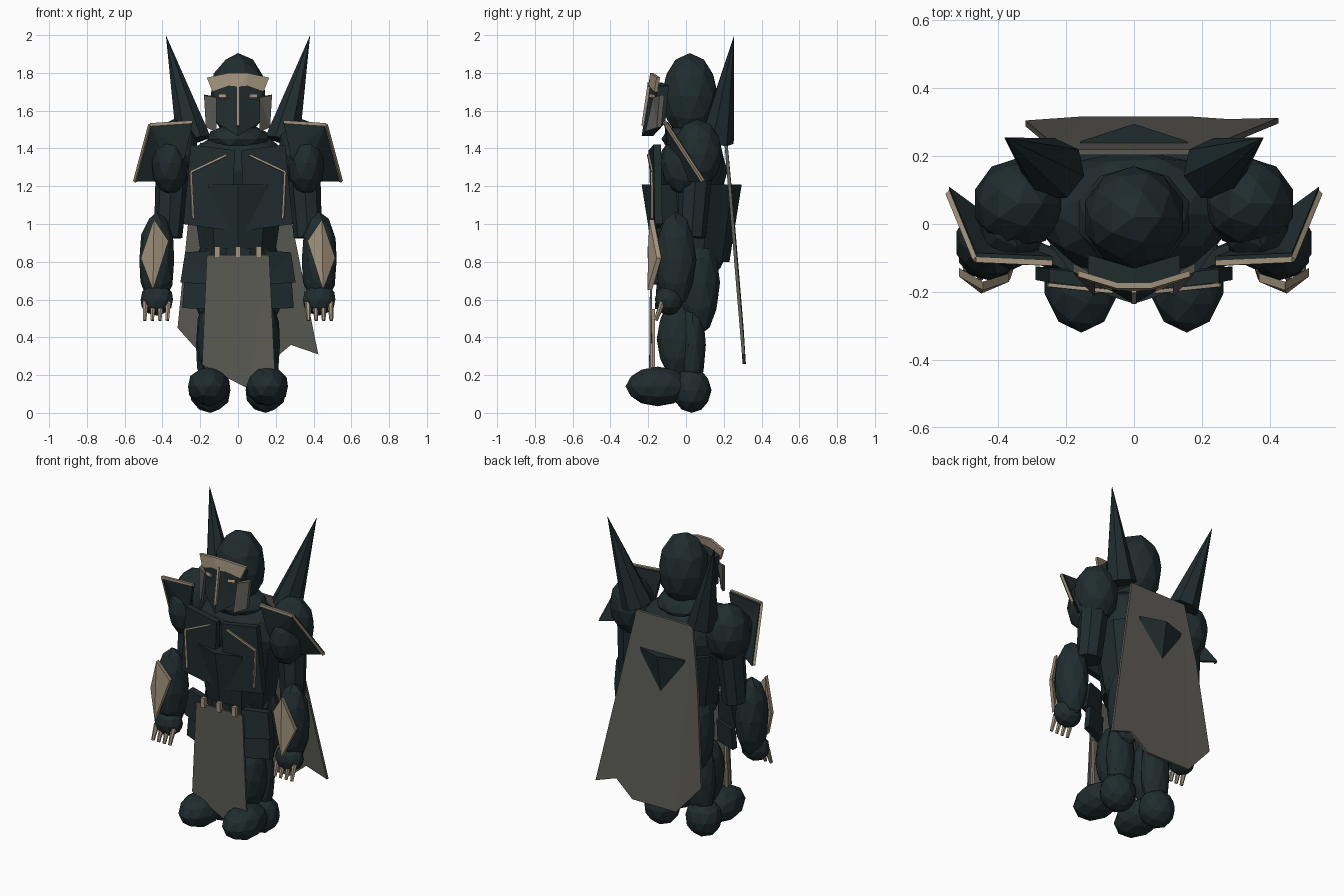
import bpy, bmesh, math
from mathutils import Vector, Matrix


def material(name, rgb):
    m = bpy.data.materials.new(name)
    m.diffuse_color = (*rgb, 1)
    return m


DARK = material("dark_teal_steel", (0.0145, 0.0255, 0.0275))
CLOTH = material("grey_cloth", (0.105, 0.103, 0.090))
TAN = material("pale_bronze", (0.36, 0.29, 0.20))


def finish(name, bm, mat):
    bmesh.ops.recalc_face_normals(bm, faces=bm.faces)
    me = bpy.data.meshes.new(name)
    bm.to_mesh(me)
    bm.free()
    me.materials.append(mat)
    ob = bpy.data.objects.new(name, me)
    bpy.context.collection.objects.link(ob)
    return ob


def ball(name, c, r, mat=DARK):
    """Faceted ellipsoid."""
    bm = bmesh.new()
    bmesh.ops.create_icosphere(bm, subdivisions=2, radius=1)
    bmesh.ops.transform(bm, matrix=Matrix.Translation(c) @ Matrix.Diagonal((*r, 1)), verts=bm.verts)
    return finish(name, bm, mat)


def rod(name, a, b, r1, r2, mat, sides=4, turn=math.pi / 4):
    """Tapered bar from a to b."""
    a, b = Vector(a), Vector(b)
    d = b - a
    bm = bmesh.new()
    bmesh.ops.create_cone(bm, cap_ends=True, segments=sides, radius1=r1, radius2=r2, depth=d.length)
    rot = Vector((0, 0, 1)).rotation_difference(d).to_matrix().to_4x4()
    bmesh.ops.transform(bm, matrix=Matrix.Translation((a + b) / 2) @ rot @ Matrix.Rotation(turn, 4, 'Z'),
                        verts=bm.verts)
    return finish(name, bm, mat)


def slab(name, pts, off, mat):
    """Plate with the outline pts, thickened along off."""
    bm = bmesh.new()
    front = [bm.verts.new(p) for p in pts]
    back = [bm.verts.new(Vector(p) + Vector(off)) for p in pts]
    bm.faces.new(front)
    bm.faces.new(back[::-1])
    n = len(pts)
    for i in range(n):
        j = (i + 1) % n
        bm.faces.new((front[j], front[i], back[i], back[j]))
    bmesh.ops.triangulate(bm, faces=[f for f in bm.faces if len(f.verts) > 3])
    return finish(name, bm, mat)


# Head, neck and torso
ball("helmet", (0, 0.02, 1.675), (0.152, 0.15, 0.23))
ball("neck_collar", (0, 0.02, 1.45), (0.17, 0.15, 0.08))
ball("chest", (0, 0.03, 1.28), (0.29, 0.19, 0.22))
rod("abdomen", (0, 0.03, 0.80), (0, 0.03, 1.21), 0.20, 0.265, DARK, 10, 0)
ball("hips", (0, 0.04, 0.83), (0.22, 0.17, 0.13))

# Brow and nose ridge
slab("brow_center", [(-0.05, -0.19, 1.80), (0.05, -0.19, 1.80), (0.05, -0.195, 1.73),
                     (0, -0.20, 1.725), (-0.05, -0.195, 1.73)], (0, 0.018, 0), TAN)
rod("nose_ridge", (0, -0.195, 1.75), (0, -0.228, 1.52), 0.011, 0.011, TAN)

# Cape and front cloth
slab("cape", [(-0.20, 0.203, 1.43), (0.20, 0.203, 1.43), (0.425, 0.296, 0.31), (0.28, 0.292, 0.36),
              (0.16, 0.30, 0.26), (-0.15, 0.30, 0.26), (-0.32, 0.288, 0.45), (-0.26, 0.238, 1.05)],
     (0, 0.017, 0), CLOTH)
slab("front_cloth", [(-0.165, -0.19, 0.835), (0.165, -0.19, 0.835), (0.195, -0.195, 0.22),
                     (0.05, -0.195, 0.13), (-0.19, -0.195, 0.255)], (0, 0.012, 0), CLOTH)
rod("belt", (0, 0.02, 0.81), (0, 0.02, 0.87), 0.205, 0.205, DARK, 10, math.pi / 2)
for x in (-0.11, 0, 0.11):
    rod("belt_tab", (x, -0.19, 0.82), (x, -0.19, 0.88), 0.021, 0.019, TAN)

for s, side in ((-1, "left"), (1, "right")):
    def P(*pts):
        return [(s * x, y, z) for x, y, z in pts]

    def V(x, y, z):
        return (s * x, y, z)

    # Face guard
    slab(side + "_visor", P((0, -0.19, 1.75), (0.135, -0.15, 1.73), (0.112, -0.17, 1.535), (0, -0.235, 1.465)),
         (0, 0.06, 0), DARK)
    slab(side + "_brow", P((0.05, -0.19, 1.80), (0.165, -0.155, 1.775), (0.135, -0.17, 1.70),
                           (0.05, -0.195, 1.73)), (0, 0.018, 0), TAN)
    rod(side + "_eye", V(0.06, -0.187, 1.675), V(0.10, -0.171, 1.675), 0.013, 0.013, TAN)
    slab(side + "_cheek_plate", P((0.115, -0.175, 1.67), (0.18, -0.14, 1.68), (0.17, -0.155, 1.51),
                                  (0.115, -0.215, 1.49)), (0, 0.025, 0.005), CLOTH)
    # Back horns
    rod(side + "_horn", V(0.235, 0.16, 1.44), V(0.382, 0.255, 2.0), 0.094, 0.0, DARK, 7, 0)
    # Breast plates with thin trim
    slab(side + "_breast_plate", P((0.015, -0.198, 1.39), (0.25, -0.172, 1.42), (0.29, -0.165, 1.00),
                                   (0.04, -0.183, 0.965)), (0, 0.04, 0), DARK)
    rod(side + "_breast_trim_top", V(0.06, -0.20, 1.365), V(0.25, -0.18, 1.275), 0.008, 0.008, TAN)
    rod(side + "_breast_trim_side", V(0.25, -0.18, 1.275), V(0.238, -0.178, 1.03), 0.008, 0.008, TAN)
    # Shoulder with bent guard plate
    ball(side + "_shoulder", V(0.34, 0.06, 1.37), (0.135, 0.135, 0.185))
    ball(side + "_shoulder_front", V(0.36, -0.0, 1.32), (0.10, 0.135, 0.17))
    a, b, c = (0.24, -0.115, 1.54), (0.465, -0.105, 1.525), (0.545, 0.09, 1.225)
    d, e = (0.34, -0.06, 1.225), (0.28, -0.10, 1.36)
    slab(side + "_shoulder_plate", P(a, b, c, d, e), (0, 0.02, 0), DARK)
    rod(side + "_shoulder_trim_top", V(*a), V(*b), 0.012, 0.012, TAN)
    rod(side + "_shoulder_trim_side", V(*b), V(*c), 0.011, 0.011, TAN)
    # Arm, hand and claws
    rod(side + "_upper_arm", V(0.37, 0.03, 0.93), V(0.345, 0.055, 1.32), 0.075, 0.09, DARK, 8)
    ball(side + "_forearm", V(0.43, -0.055, 0.81), (0.097, 0.11, 0.255))
    ball(side + "_hand", V(0.43, -0.09, 0.60), (0.09, 0.075, 0.085))
    # Folded diamond plate on the forearm
    top, low = (0.445, -0.195, 1.025), (0.45, -0.205, 0.65)
    for part, corner in (("inner", (0.368, -0.17, 0.91)), ("outer", (0.515, -0.155, 0.82))):
        slab(side + "_forearm_plate_" + part, P(top, corner, low), (0, 0.025, 0), TAN)
    for i in range(4):
        x = 0.37 + 0.04 * i
        rod(side + "_claw", V(x, -0.125, 0.585), V(x + 0.004, -0.16, 0.49), 0.017, 0.010, TAN, 6)
    # Hip skirt in two tiers
    slab(side + "_skirt_upper", P((0.14, -0.165, 0.86), (0.28, -0.10, 0.85), (0.305, -0.11, 0.69),
                                  (0.14, -0.175, 0.68)), (0, 0.045, 0), DARK)
    slab(side + "_skirt_lower", P((0.14, -0.155, 0.69), (0.285, -0.095, 0.69), (0.295, -0.10, 0.555),
                                  (0.14, -0.165, 0.55)), (0, 0.045, 0), DARK)
    # Leg and foot
    ball(side + "_thigh", V(0.125, 0.07, 0.69), (0.11, 0.11, 0.28))
    ball(side + "_shin", V(0.13, -0.045, 0.39), (0.09, 0.11, 0.21))
    ball(side + "_calf", V(0.132, 0.035, 0.36), (0.095, 0.07, 0.27))
    ball(side + "_toe", V(0.155, -0.15, 0.14), (0.115, 0.17, 0.105))
    ball(side + "_heel", V(0.147, 0.03, 0.12), (0.112, 0.105, 0.12))
    # Lining strip on the cloth edge
    rod(side + "_cloth_trim", V(0.165, -0.172, 0.55), V(0.17, -0.172, 0.24), 0.010, 0.010, TAN)
